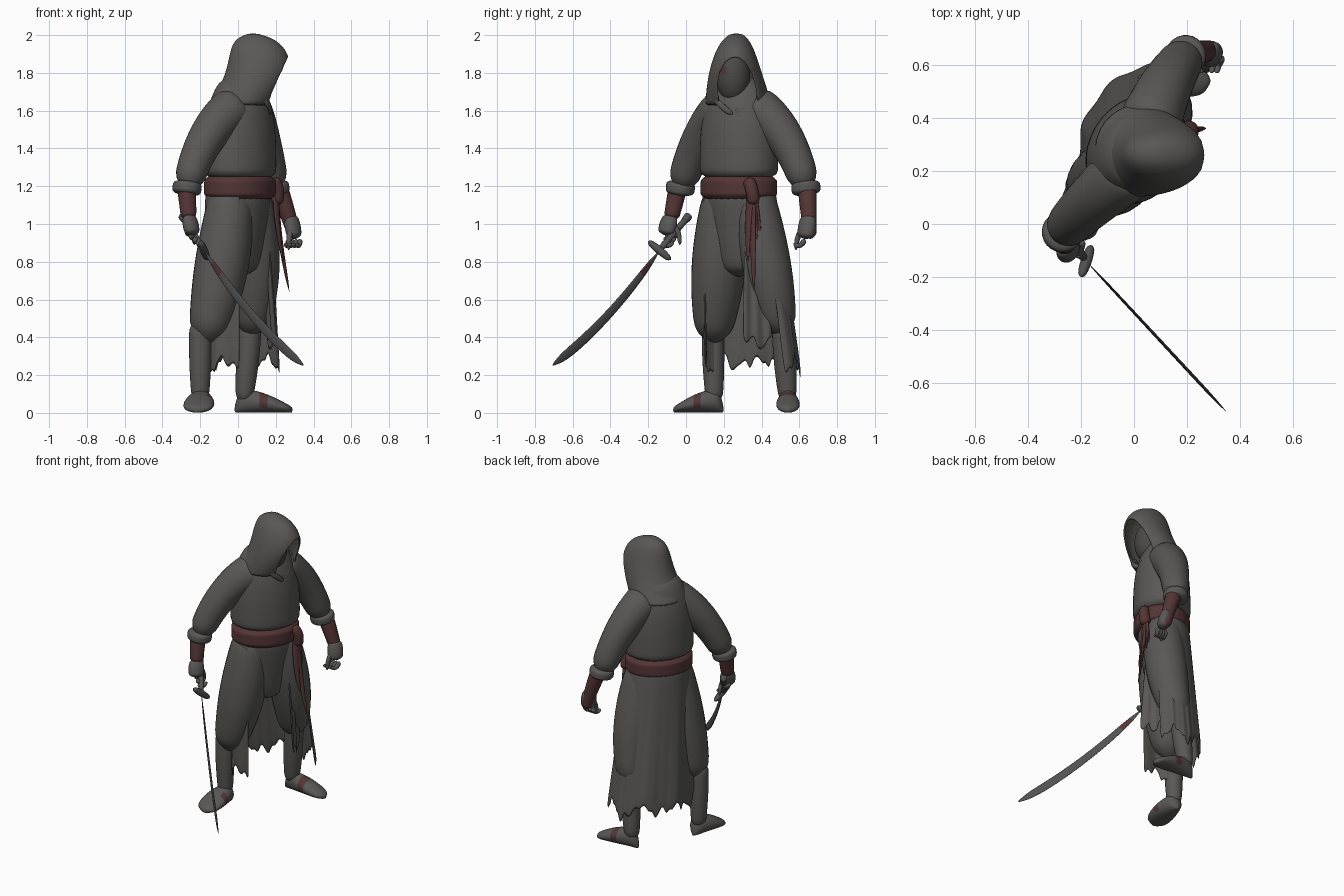
import bpy, bmesh, random
from math import sin, cos, pi, radians
from mathutils import Vector as V

if "Cube" in bpy.data.objects:
    bpy.data.objects.remove(bpy.data.objects["Cube"])
random.seed(4)
UP = V((0, 0, 1))
LEFT = V((.57, .82, 0)).normalized()     # the body's own left
FRONT = V((.82, -.57, 0)).normalized()   # the way the body faces
GAZE, ASIDE = V((1, 0, 0)), V((0, 1, 0))  # the turned head's front and left
AXIS = V((.01, .28, 0))                  # foot of the line through the waist


def material(name, *colour):
    mat = bpy.data.materials.new(name)
    mat.use_nodes = True
    mat.diffuse_color = (*colour, 1)
    shader = mat.node_tree.nodes["Principled BSDF"]
    shader.inputs["Base Color"].default_value = (*colour, 1)
    shader.inputs["Roughness"].default_value = .9
    return mat


GREY = material("cloth grey", .1, .097, .094)
RED = material("faded red", .09, .036, .036)
STEEL = material("dark steel", .085, .082, .082)
SHADE = material("shadowed skin", .07, .065, .062)


def skin(name, mat, rings, closed=True, cut=None, paint=None, thick=0):
    """Join point rings into a surface; cut slices by a plane, paint turns faces red."""
    bm = bmesh.new()
    rows = [[bm.verts.new(point) for point in ring] for ring in rings]
    count = len(rows[0])
    for low, high in zip(rows, rows[1:]):
        for i in range(count if closed else count - 1):
            j = (i + 1) % count
            bm.faces.new((low[i], low[j], high[j], high[i]))
    if closed:
        bm.faces.new(rows[0])
        bm.faces.new(rows[-1])
    bmesh.ops.recalc_face_normals(bm, faces=bm.faces)
    if cut:
        everything = bm.verts[:] + bm.edges[:] + bm.faces[:]
        bmesh.ops.bisect_plane(bm, geom=everything, plane_co=cut[0], plane_no=cut[1], clear_outer=True)
    for face in bm.faces:
        face.smooth = True
        if paint and paint(face.calc_center_median()):
            face.material_index = 1
    mesh = bpy.data.meshes.new(name)
    bm.to_mesh(mesh)
    bm.free()
    mesh.materials.append(mat)
    mesh.materials.append(RED)
    part = bpy.data.objects.new(name, mesh)
    bpy.context.collection.objects.link(part)
    if thick:
        part.modifiers.new("thickness", 'SOLIDIFY').thickness = thick
    part.modifiers.new("smooth", 'SUBSURF').levels = 1


def ellipse(centre, across, along, count):
    angles = [2 * pi * i / count for i in range(count)]
    return [centre + across * cos(a) + along * sin(a) for a in angles]


def dome(t, power):
    """Full in the middle, rounded off at both ends."""
    return max(1 - abs(2 * t - 1) ** power, .01) ** .5


def column(name, mat, bottom, top, width, depth, wide, deep=None, shift=None, side=LEFT, ahead=FRONT, **options):
    """Level oval rings whose width and depth follow rules."""
    rings, steps = [], 16
    for i in range(steps + 1):
        t = i / steps
        centre = AXIS + UP * (bottom + (top - bottom) * t)
        if shift:
            centre += shift(t)
        rings.append(ellipse(centre, side * width * wide(t), ahead * depth * (deep or wide)(t), 28))
    skin(name, mat, rings, **options)


def limb(name, mat, path, start, end, bulge=0, flat=1, ref=LEFT, power=16, **options):
    """Tapered tube along a straight path or a three-point bend."""
    first, bend, last = path if len(path) == 3 else (path[0], (V(path[0]) + V(path[1])) / 2, path[1])
    first, bend, last = V(first), V(bend), V(last)
    rings, steps = [], 12
    for i in range(steps + 1):
        t = i / steps
        centre = first.lerp(bend, t).lerp(bend.lerp(last, t), t)
        way = (bend - first).lerp(last - bend, t).normalized()
        across = (ref - way * ref.dot(way)).normalized()
        radius = (start + (end - start) * t + bulge * sin(pi * t)) * dome(t, power)
        rings.append(ellipse(centre, across * radius, way.cross(across) * radius * flat, 12))
    skin(name, mat, rings, **options)


# Tunic, hips and sash
column("tunic", GREY, 1.21, 1.8, .222, .18, lambda t: (1 - .6 * t ** 4) * dome(t, 20))
column("hips", GREY, .72, 1.2, .2, .16, lambda t: (.4 + .6 * t ** .6) * dome(t, 12))
column("sash", RED, 1.13, 1.255, .217, .177, lambda t: max(dome(t, 8), .9))
limb("sash_knot", RED, [(.18, .33, 1.23), (.23, .35, 1.2), (.2, .36, 1.1)], .035, .035)
for i in range(5):
    low, side = .64 if i == 2 else .8 + .04 * i, .32 + .015 * i
    limb(f"sash_tail_{i}", RED, [(.2, .35, 1.2), (.2, side, 1), (.4 - low / 5, side + .01, low)],
         .026, .008, bulge=.003, flat=.5)

# Long torn skirt, open over the front
columns, rows = 61, 8
hem = [.26 + .03 * sin(i / 2) + random.uniform(-.06, .05) for i in range(columns)]
skirt = []
for k in range(rows + 1):
    t = k / rows
    ring = []
    for i in range(columns):
        angle = radians(140 + 4 * i)
        fold = 1 + .03 * t * sin(angle * 9)
        spread = LEFT * cos(angle) * (.205 + .07 * t) + FRONT * sin(angle) * (.17 + .035 * t)
        height = 1.18 + (hem[i] - 1.18) * t
        ring.append(AXIS + V((.01, .07, 0)) * t + spread * fold + UP * height)
    skirt.append(ring)
skin("torn_skirt", GREY, skirt, closed=False, thick=.008)

# Torn strip hanging at the front left
strip = []
for k in range(rows + 1):
    t = k / rows
    middle = V((.13, .36, 1.15)).lerp(V((.18, .38, .38)), t)
    strip.append([middle + V((-.35, 1, 0)) * (.05 + .03 * t) * (j / 4 - 1) + V((.01 * sin(j * 2), 0, 0))
                  + UP * (random.uniform(-.06, .05) if k == rows else 0) for j in range(9)])
skin("front_strip", GREY, strip, closed=False, thick=.008)

# Baggy trousers and shins
limb("right_trouser", GREY, [(-.03, .21, 1.24), (-.07, .17, .75), (-.18, .14, .36)], .11, .09, bulge=.05)
limb("left_trouser", GREY, [(.05, .34, 1.24), (.13, .43, .75), (.06, .51, .4)], .11, .08, bulge=.04)
limb("right_shin", GREY, [(-.2, .14, .5), (-.2, .15, .04)], .06, .045, bulge=.008)
limb("left_shin", GREY, [(.07, .51, .5), (.03, .54, .04)], .06, .045, bulge=.01)


def foot(name, heel, way, length, wide):
    heel, way = V(heel), V(way).normalized()
    side = way.cross(UP)
    rings, steps = [], 14
    for i in range(steps + 1):
        t = i / steps
        tall = (.03 + .19 * (1 - t) * t ** .3) / 2
        width = wide * (.75 + .25 * sin(4 * t - 1)) * dome(t, 8)
        rings.append(ellipse(heel + way * length * t + UP * tall, side * width, UP * tall, 12))
    skin(name, GREY, rings, paint=lambda c: .4 < (c - heel).dot(way) / length < .6 and c.z > .03 and c.x > -.17)


foot("right_foot", (-.19, .2, 0), (-.1, -1, 0), .27, .085)
foot("left_foot", (-.02, .54, 0), (1, 0, 0), .31, .065)

# Sleeves with gathered cuffs, wrapped forearms
right_cuff, left_cuff = V((-.275, -.035, 1.17)), V((.2, .64, 1.17))
right_wrist, left_wrist = V((-.26, -.08, 1.02)), V((.28, .65, 1.02))
limb("right_sleeve", GREY, [(.02, .24, 1.64), (-.19, .07, 1.53), right_cuff], .13, .08)
limb("left_sleeve", GREY, [(.04, .33, 1.64), (.12, .55, 1.53), left_cuff], .13, .08)
limb("right_cuff", GREY, [right_cuff + V((.01, .01, .06)), right_cuff - UP * .02], .082, .08, power=4)
limb("left_cuff", GREY, [left_cuff + V((-.01, -.01, .06)), left_cuff - UP * .02], .082, .08, power=4)
limb("right_forearm", RED, [right_cuff + UP * .06, right_wrist], .055, .042)
limb("left_forearm", RED, [left_cuff + UP * .06, left_wrist, left_wrist + V((.02, .01, -.1))], .055, .032)


def hand(side, wrist, knuckles, curl, spread):
    """Palm, four curled fingers and a thumb."""
    knuckles, curl, spread = V(knuckles), V(curl), V(spread)
    limb(f"{side}_palm", GREY, [wrist + UP * .03, knuckles], .04, .045, bulge=.01, flat=.75, power=8)
    for i in range(4):
        base = knuckles + spread * (i - 1.5)
        limb(f"{side}_finger_{i}", GREY, [base, base + curl - UP * .05, base + curl * 2], .017, .01)
    root = wrist.lerp(knuckles, .4)
    limb(f"{side}_thumb", GREY, [root, root + curl * 2, root + curl * 2 - UP * .1], .022, .01)


hand("right", right_wrist, (-.24, -.11, .94), (.01, .03, 0), (.02, -.01, -.02))
hand("left", left_wrist, (.3, .63, .92), (-.01, -.03, -.01), (.02, 0, 0))

# Hood turned to the side, sliced open at the face, with the head inside
brim = V((.265, .28, 1.88)), V((.23, 0, -.1))
column("hood", GREY, 1.62, 2.01, .18, .17, lambda t: max(1 - t, .01) ** .4,
       deep=lambda t: max(1 - t ** 5, .02) ** .5,
       shift=lambda t: V((1, -.2, 0)) * .1 * sin(2.4 * t),
       side=ASIDE, ahead=GAZE, cut=brim, thick=.012)
column("head", SHADE, 1.64, 1.92, .09, .09, lambda t: dome(t, 2),
       shift=lambda t: V((.08, -.03, 0)), side=ASIDE, ahead=GAZE,
       paint=lambda c: 1.79 < c.z < 1.84 and c.x > .1 and .17 < c.y < .22)
limb("neck", SHADE, [(.05, .27, 1.6), (.09, .25, 1.74)], .08, .06)

# Folded collar meeting in a V on the chest
chest = V((.17, .25, 1.58))
for side, sign in (("left", 1), ("right", -1)):
    shoulder = AXIS + V((.08, .14 * sign, 1.7))
    limb(f"{side}_collar", GREY, [shoulder, chest + V((.01, .1 * sign, .06)), chest], .02, .015, ref=UP, flat=.6)

# Curved sword held point down
guard, pommel, tip = V((-.18, -.14, .86)), V((-.3, .02, 1.05)), V((.35, -.71, .25))
limb("sword_grip", STEEL, [pommel, guard], .018, .018)
limb("sword_pommel", STEEL, [pommel, pommel.lerp(guard, .2)], .025, .02, power=4)
cross = V((.02, .06, -.05))
limb("sword_guard", STEEL, [guard - cross, guard + cross], .014, .014, bulge=.008)
limb("sword_blade", STEEL, [guard, guard.lerp(tip, .5) - UP * .1, tip], .022, .032, flat=.22, ref=UP, power=5,
     paint=lambda c: .74 < c.z < .8)
